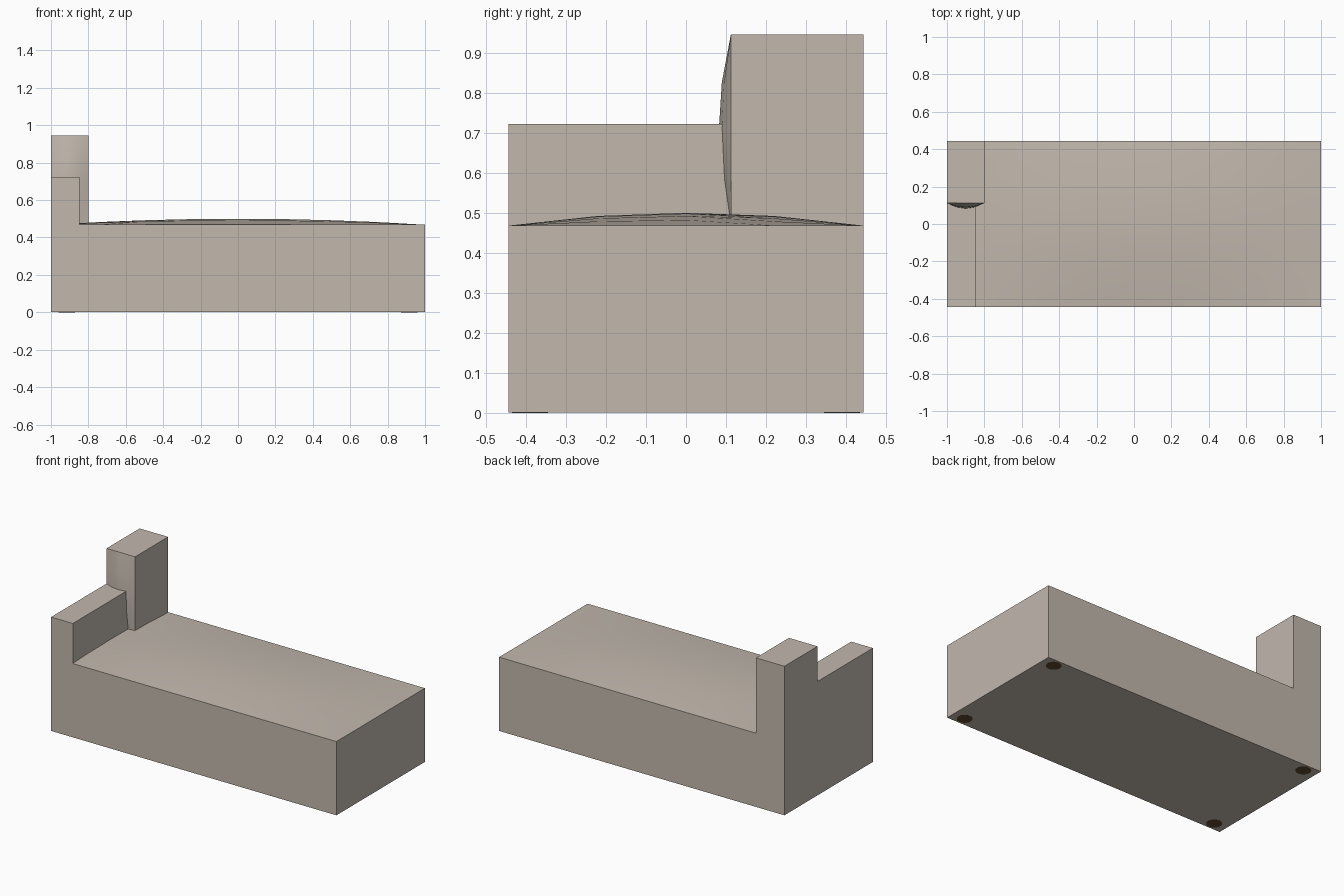
import bpy, bmesh, math

if "Cube" in bpy.data.objects:
    bpy.data.objects.remove(bpy.data.objects["Cube"])

W, D = 2.0, 0.886            # overall footprint
SEAT, LOW, HIGH = 0.468, 0.722, 0.945


def material(name, rgb):
    m = bpy.data.materials.new(name)
    m.diffuse_color = (*rgb, 1)
    m.use_nodes = True
    m.node_tree.nodes["Principled BSDF"].inputs["Base Color"].default_value = m.diffuse_color
    return m


fabric = material("fabric", (0.54, 0.48, 0.42))
wood = material("dark_wood", (0.12, 0.07, 0.03))


def finish(name, bm, mat, loc=(0, 0, 0), rot=(0, 0, 0)):
    bmesh.ops.recalc_face_normals(bm, faces=bm.faces)
    me = bpy.data.meshes.new(name)
    bm.to_mesh(me)
    bm.free()
    me.materials.append(mat)
    ob = bpy.data.objects.new(name, me)
    ob.location, ob.rotation_euler = loc, rot
    bpy.context.collection.objects.link(ob)
    return ob


def pillow(name, sx, sy, depth, bulge, nx, ny, loc, rot=(0, 0, 0)):
    """Block whose local +Z face swells softly, with its rim at local z = 0."""
    bm = bmesh.new()
    bmesh.ops.create_grid(bm, x_segments=nx, y_segments=ny, size=1)
    top = list(bm.verts)
    res = bmesh.ops.extrude_face_region(bm, geom=list(bm.faces), use_keep_orig=True)
    back = [v for v in res["geom"] if isinstance(v, bmesh.types.BMVert)]
    for v in top:
        v.co.z = bulge * (1 - v.co.x ** 2) * (1 - v.co.y ** 2)
    for v in back:
        v.co.z = -depth
    for v in bm.verts:
        v.co.x *= sx / 2
        v.co.y *= sy / 2
    ob = finish(name, bm, fabric, loc, rot)
    bpy.ops.object.select_all(action="DESELECT")
    ob.select_set(True)
    bpy.context.view_layer.objects.active = ob
    bpy.ops.object.shade_smooth_by_angle(angle=math.radians(30))
    return ob


# Seat block with domed top
pillow("seat", W, D, SEAT - 0.0005, 0.032, 8, 4, (0, 0, SEAT))

# Tall corner rest, swollen on the side facing the front
pillow("tall_corner_rest", 0.2, HIGH - SEAT, D / 2 - 0.112, 0.03, 4, 4,
       (-0.9, 0.112, (HIGH + SEAT) / 2), (math.pi / 2, 0, 0))

# Low arm rest running into the tall rest
bm = bmesh.new()
bmesh.ops.create_cube(bm, size=1)
for v in bm.verts:
    v.co.x = -1 if v.co.x < 0 else -0.848
    v.co.y = -D / 2 if v.co.y < 0 else 0.112
    v.co.z = SEAT if v.co.z < 0 else LOW
finish("low_arm_rest", bm, fabric)

# Four hidden feet, flush with the underside
for x in (-1, 1):
    for y in (-1, 1):
        bm = bmesh.new()
        bmesh.ops.create_cone(bm, cap_ends=True, segments=16, radius1=0.045,
                              radius2=0.045, depth=0.06)
        finish("foot", bm, wood, (x * 0.916, y * 0.39, 0.03))
